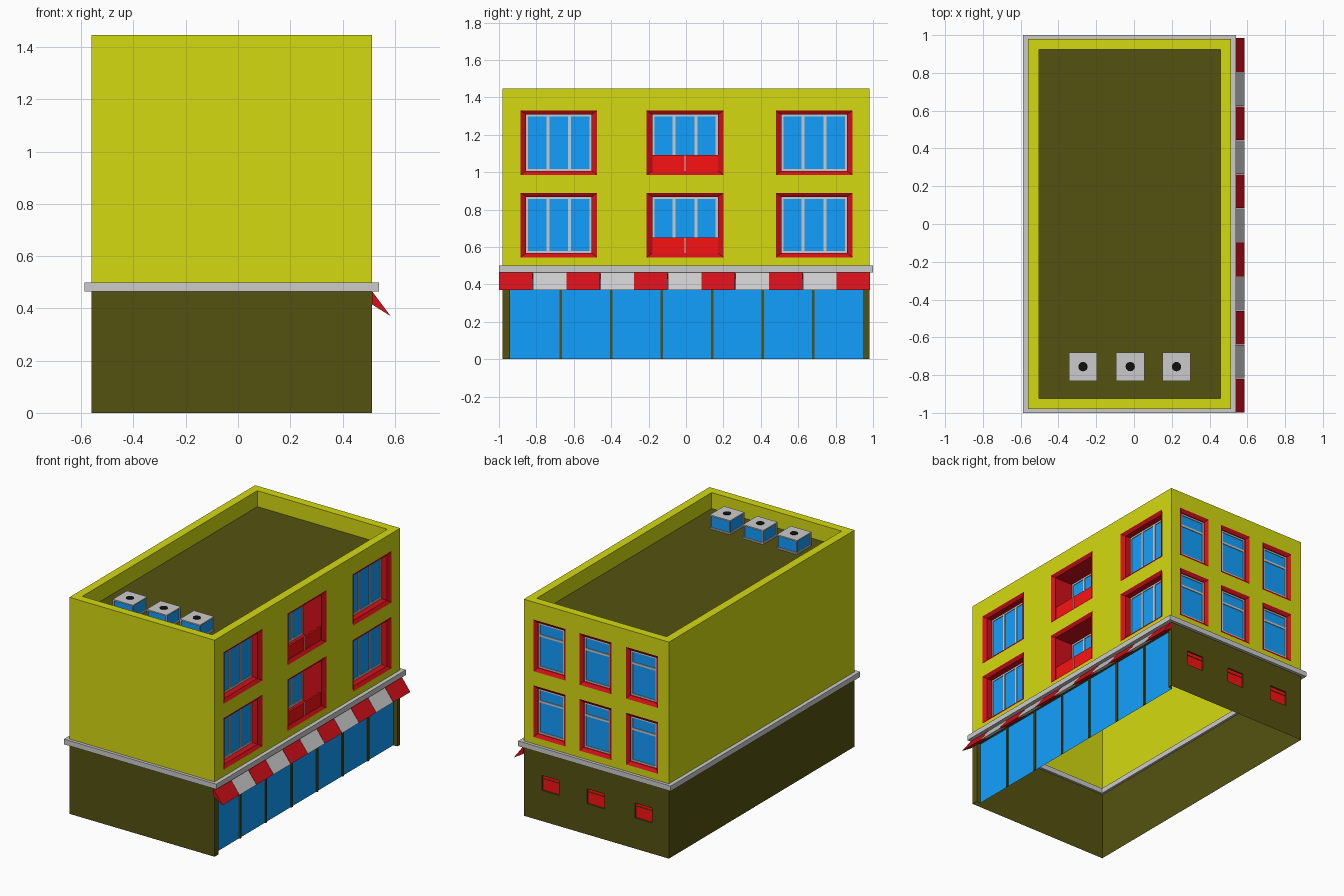
import bpy, bmesh

if "Cube" in bpy.data.objects:
    bpy.data.objects.remove(bpy.data.objects["Cube"])

X0, X1, Y0, Y1 = -0.56, 0.513, -0.98, 0.98
LEDGE, TOP, ROOF = 0.48, 1.447, 1.34


def material(name, rgb):
    m = bpy.data.materials.new(name)
    m.diffuse_color = (*rgb, 1)
    m.use_nodes = True
    m.node_tree.nodes["Principled BSDF"].inputs["Base Color"].default_value = m.diffuse_color
    return m


LIME = material("lime", (0.66, 0.70, 0.005))
DARK = material("dark_olive", (0.09, 0.085, 0.005))
RED = material("red", (0.66, 0.005, 0.01))
BRIGHT = material("bright_red", (0.95, 0.006, 0.006))
BLUE = material("glass_blue", (0.006, 0.35, 1.0))
BLACK = material("black", (0.005, 0.005, 0.005))
CASE = material("case_grey", (0.8, 0.8, 0.8))


def make(name, faces, mat=None):
    bm = bmesh.new()
    for f in faces:
        bm.faces.new([bm.verts.new(p) for p in f])
    bmesh.ops.remove_doubles(bm, verts=bm.verts, dist=1e-5)
    me = bpy.data.meshes.new(name)
    bm.to_mesh(me)
    bm.free()
    ob = bpy.data.objects.new(name, me)
    bpy.context.collection.objects.link(ob)
    if mat:
        me.materials.append(mat)
    return ob


# Wall frames: u runs to the viewer's right, v is up, d goes into the building
def front(u, v, d=0): return (u, Y0 + d, v)
def right(u, v, d=0): return (X1 - d, u, v)
def back(u, v, d=0): return (-u, Y1 - d, v)
def left(u, v, d=0): return (X0 + d, -u, v)


def rect(P, r, d=0):
    a, b, c, e = r
    return [P(a, c, d), P(b, c, d), P(b, e, d), P(a, e, d)]


def strip(a, b):
    n = len(a)
    return [[a[k], a[(k + 1) % n], b[(k + 1) % n], b[k]] for k in range(n)]


def reveal(P, outer, inner, d0, d1):
    return strip(rect(P, outer, d0), rect(P, inner, d1))


def bar(P, r, d0, d1):
    # box between depths d0 (outside) and d1 (inside)
    return [rect(P, r, d0), rect(P, r, d1)[::-1]] + reveal(P, r, r, d1, d0)


def wall(P, area, holes=()):
    # wall sheet split along the hole edges, hole cells left out
    us = sorted({area[0], area[1], *[x for h in holes for x in h[:2]]})
    vs = sorted({area[2], area[3], *[x for h in holes for x in h[2:]]})
    out = []
    for a, b in zip(us, us[1:]):
        for c, e in zip(vs, vs[1:]):
            u, v = (a + b) / 2, (c + e) / 2
            if not any(h[0] < u < h[1] and h[2] < v < h[3] for h in holes):
                out.append(rect(P, (a, b, c, e)))
    return out


def shrink(r, a, b):
    return (r[0] + a, r[1] - a, r[2] + b, r[3] - b)


floors = [(0.545, 0.89), (0.985, 1.33)]
right_wins = [(u, u + 0.41, *f) for u in (-0.885, -0.21, 0.48) for f in floors]
back_wins = [(u - 0.118, u + 0.118, *f) for u in (-0.322, 0.016, 0.361) for f in floors]
vents = [(u - 0.064, u + 0.064, 0.205, 0.305) for u in (-0.315, 0.018, 0.372)]
shop = (-0.94, 0.95, 0.0, 0.43)
xr, yr, nxr = (X0, X1), (Y0, Y1), (-X1, -X0)

# Outer walls
make("lower_walls", wall(front, (*xr, 0, LEDGE)) + wall(left, (*yr, 0, LEDGE))
     + wall(right, (*yr, 0, LEDGE), [shop]) + wall(back, (*nxr, 0, LEDGE), vents), DARK)
W = 0.056
rim_o = [(X0, Y0, TOP), (X1, Y0, TOP), (X1, Y1, TOP), (X0, Y1, TOP)]
rim_i = [(X0 + W, Y0 + W, TOP), (X1 - W, Y0 + W, TOP), (X1 - W, Y1 - W, TOP), (X0 + W, Y1 - W, TOP)]
roof = [(x, y, ROOF) for x, y, z in rim_i]

# Upper walls with the parapet
make("upper_walls", wall(front, (*xr, LEDGE, TOP)) + wall(left, (*yr, LEDGE, TOP))
     + wall(right, (*yr, LEDGE, TOP), right_wins) + wall(back, (*nxr, LEDGE, TOP), back_wins)
     + strip(rim_o, rim_i) + strip(rim_i, roof), LIME)
make("flat_roof", [roof], DARK)


# Grey ledge ring
def loop(g, z):
    gx, gy = (0.027, 0.02) if g > 0 else (g, g)
    return [(X0 - gx, Y0 - gy, z), (X1 + gx, Y0 - gy, z),
            (X1 + gx, Y1 + gy, z), (X0 - gx, Y1 + gy, z)]


rings = [loop(1, 0.465), loop(1, 0.50), loop(-0.015, 0.50), loop(-0.015, 0.465)]
make("ledge", [f for k in range(4) for f in strip(rings[k], rings[(k + 1) % 4])])

# Windows
surround, glass, frames, rails, rail_trim = [], [], [], [], []


def window(P, hole, inner, depth, mullions=0, transom=False):
    surround.extend(reveal(P, hole, inner, 0, 0.015))
    surround.extend(reveal(P, inner, inner, 0.015, depth))
    glass.append(rect(P, inner, depth))
    a, b, c, e = inner
    t = 0.011
    parts = [(a, a + t, c, e), (b - t, b, c, e), (a + t, b - t, c, c + t), (a + t, b - t, e - t, e)]
    if transom:
        parts.append((a + t, b - t, e - 0.092, e - 0.078))
    for k in range(mullions):
        m = a + (b - a) * (k + 1) / (mullions + 1)
        parts.append((m - 0.008, m + 0.008, c + t, e - t))
    for r in parts:
        frames.extend(bar(P, r, depth - 0.005, depth))


for h in right_wins:
    balcony = h[0] == -0.21
    inner = shrink(h, 0.03, 0.022)
    window(right, h, inner, 0.155 if balcony else 0.06, 2)
    if balcony:
        a, b, c, e = inner
        m = (a + b) / 2
        rails += bar(right, (a, b, c, c + 0.085), 0.018, 0.03)
        rail_trim += bar(right, (m - 0.003, m + 0.003, c, c + 0.085), 0.015, 0.018)
for h in back_wins:
    window(back, h, shrink(h, 0.022, 0.022), 0.027, 0, True)
make("window_surrounds", surround, RED)
make("window_glass", glass, BLUE)
make("window_frames", frames)
make("balcony_rails", rails, BRIGHT)
make("balcony_rail_trim", rail_trim)

# Small red vents at the back
make("vent_frames", [f for h in vents for f in reveal(back, h, h, 0, 0.01)
                     + bar(back, (h[0], h[1], 0.279, 0.283), 0.007, 0.01)], DARK)
make("vent_panels", [rect(back, h, 0.01) for h in vents], BRIGHT)

# Shop front
make("shop_glass", [rect(right, shop, 0.03)], BLUE)
posts = reveal(right, shop, shop, 0, 0.03)[1:]
for k in range(1, 7):
    y = shop[0] + (shop[1] - shop[0]) * k / 7
    posts += bar(right, (y - 0.007, y + 0.007, 0, 0.43), 0.022, 0.03)
make("shop_posts", posts, DARK)

# Striped awning of eleven wedges
step = 1.985 / 11
for name, first, mat in (("awning_red", 0, RED), ("awning_grey", 1, None)):
    fs = []
    for k in range(first, 11, 2):
        a = -1 + k * step + 0.001
        A, B = [[(X1, y, 0.466), (X1, y, 0.415), (0.585, y, 0.37)] for y in (a, a + step - 0.002)]
        fs += [A[::-1], B] + strip(A, B)
    ob = make(name, fs, mat)
    bm = bmesh.new()
    bm.from_mesh(ob.data)
    bmesh.ops.recalc_face_normals(bm, faces=bm.faces)
    bm.to_mesh(ob.data)
    bm.free()

# Rooftop cooling units: grey case, recessed blue sides, black fan
for i, x in enumerate((-0.27, -0.02, 0.225)):
    bm = bmesh.new()
    bmesh.ops.create_cube(bm, size=1)
    for v in bm.verts:
        v.co = (x + v.co.x * 0.15, -0.755 + v.co.y * 0.15, ROOF + 0.047 + v.co.z * 0.094)
    bm.normal_update()
    sides = [f for f in bm.faces if abs(f.normal.z) < 0.5]
    bmesh.ops.inset_individual(bm, faces=sides, thickness=0.012, depth=0)
    bmesh.ops.inset_individual(bm, faces=sides, thickness=0, depth=-0.008)
    for f in sides:
        f.material_index = 1
    me = bpy.data.meshes.new("cooling_unit")
    me.materials.append(CASE)
    me.materials.append(BLUE)
    bm.to_mesh(me)
    bm.free()
    bpy.context.collection.objects.link(bpy.data.objects.new(f"cooling_unit_{i + 1}", me))
    bpy.ops.mesh.primitive_cylinder_add(vertices=12, radius=0.025, depth=0.006,
                                        location=(x, -0.755, ROOF + 0.094))
    fan = bpy.context.object
    fan.name = f"cooling_fan_{i + 1}"
    fan.data.materials.append(BLACK)
